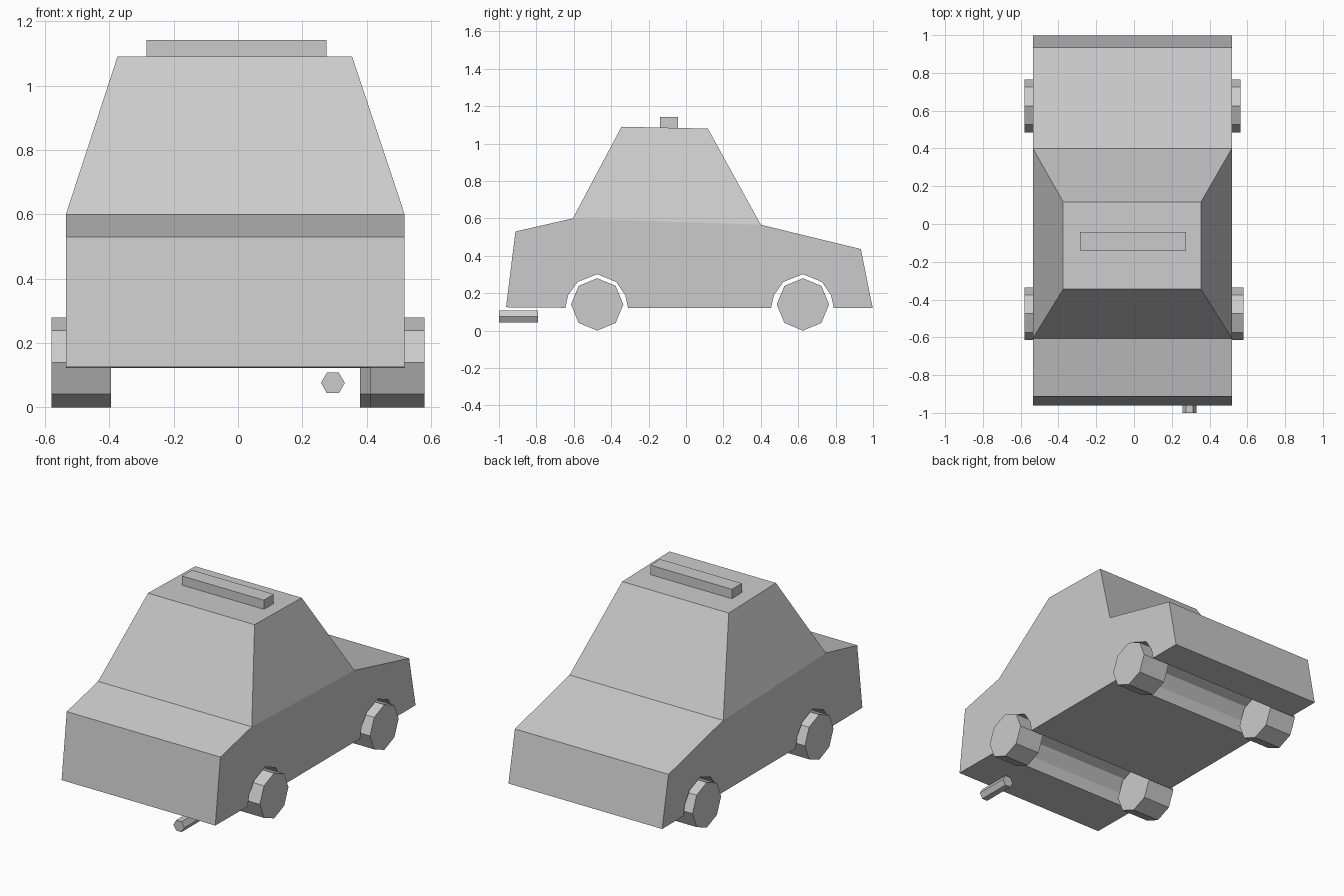
import bpy
import bmesh
from math import cos, sin, pi

if "Cube" in bpy.data.objects:
    bpy.data.objects.remove(bpy.data.objects["Cube"])


def finish(name, bm):
    bmesh.ops.recalc_face_normals(bm, faces=bm.faces)
    mesh = bpy.data.meshes.new(name)
    bm.to_mesh(mesh)
    bm.free()
    obj = bpy.data.objects.new(name, mesh)
    bpy.context.collection.objects.link(obj)
    return obj


def sweep(bm, ring, axis, length):
    """Fill a closed ring of points and extrude it into a solid."""
    vec = [0, 0, 0]
    vec[axis] = length
    verts = [bm.verts.new(p) for p in ring]
    ends = [bm.verts.new([a + b for a, b in zip(p, vec)]) for p in ring]
    bm.faces.new(verts)
    bm.faces.new(ends[::-1])
    n = len(ring)
    return [bm.faces.new((verts[i], ends[i], ends[(i + 1) % n], verts[(i + 1) % n]))
            for i in range(n)]


def circle(n, r):
    return [(r * cos(2 * pi * i / n), r * sin(2 * pi * i / n)) for i in range(n)]


# Body: side profile with wheel arches running right through
X0, X1 = -0.535, 0.518
WHEEL_Y = (-0.475, 0.625)
arch = [(-0.17, 0.122), (-0.155, 0.19), (-0.105, 0.26), (0, 0.302),
        (0.102, 0.26), (0.15, 0.19), (0.165, 0.122)]
profile = [(-0.605, 0.60), (0.40, 0.566), (0.935, 0.436), (0.998, 0.122)]
for wy in reversed(WHEEL_Y):
    profile += [(wy + y, z) for y, z in reversed(arch)]
profile += [(-0.962, 0.125), (-0.912, 0.53)]
bm = bmesh.new()
sides = sweep(bm, [(X0, y, z) for y, z in profile], 0, X1 - X0)

# Cabin: raise the belt-line face and taper it to the roof
roof = bmesh.ops.extrude_discrete_faces(bm, faces=[sides[0]])["faces"][0]
for v in roof.verts:
    v.co.x = -0.375 if v.co.x < 0 else 0.355
    v.co.y, v.co.z = (-0.345, 1.09) if v.co.y < 0 else (0.117, 1.08)
finish("car_body", bm)

# Roof light bar
bm = bmesh.new()
sweep(bm, [(-0.285, y, z) for y, z in
           [(-0.14, 1.07), (-0.043, 1.07), (-0.043, 1.142), (-0.14, 1.142)]], 0, 0.56)
finish("roof_bar", bm)

# Eight-sided wheels: name, inner x, outer x, axle y
for name, xa, xb, wy in [("front_left_wheel", -0.58, -0.395, WHEEL_Y[0]),
                         ("front_right_wheel", 0.41, 0.58, WHEEL_Y[0]),
                         ("rear_left_wheel", -0.58, -0.395, WHEEL_Y[1]),
                         ("rear_right_wheel", 0.38, 0.565, WHEEL_Y[1])]:
    bm = bmesh.new()
    sweep(bm, [(xa, wy + y, 0.14 + z) for y, z in circle(8, 0.14)], 0, xb - xa)
    finish(name, bm)

# Six-sided exhaust pipe
bm = bmesh.new()
sweep(bm, [(0.295 + x, -1.0, 0.076 + z) for x, z in circle(6, 0.037)], 1, 0.21)
finish("exhaust_pipe", bm)
